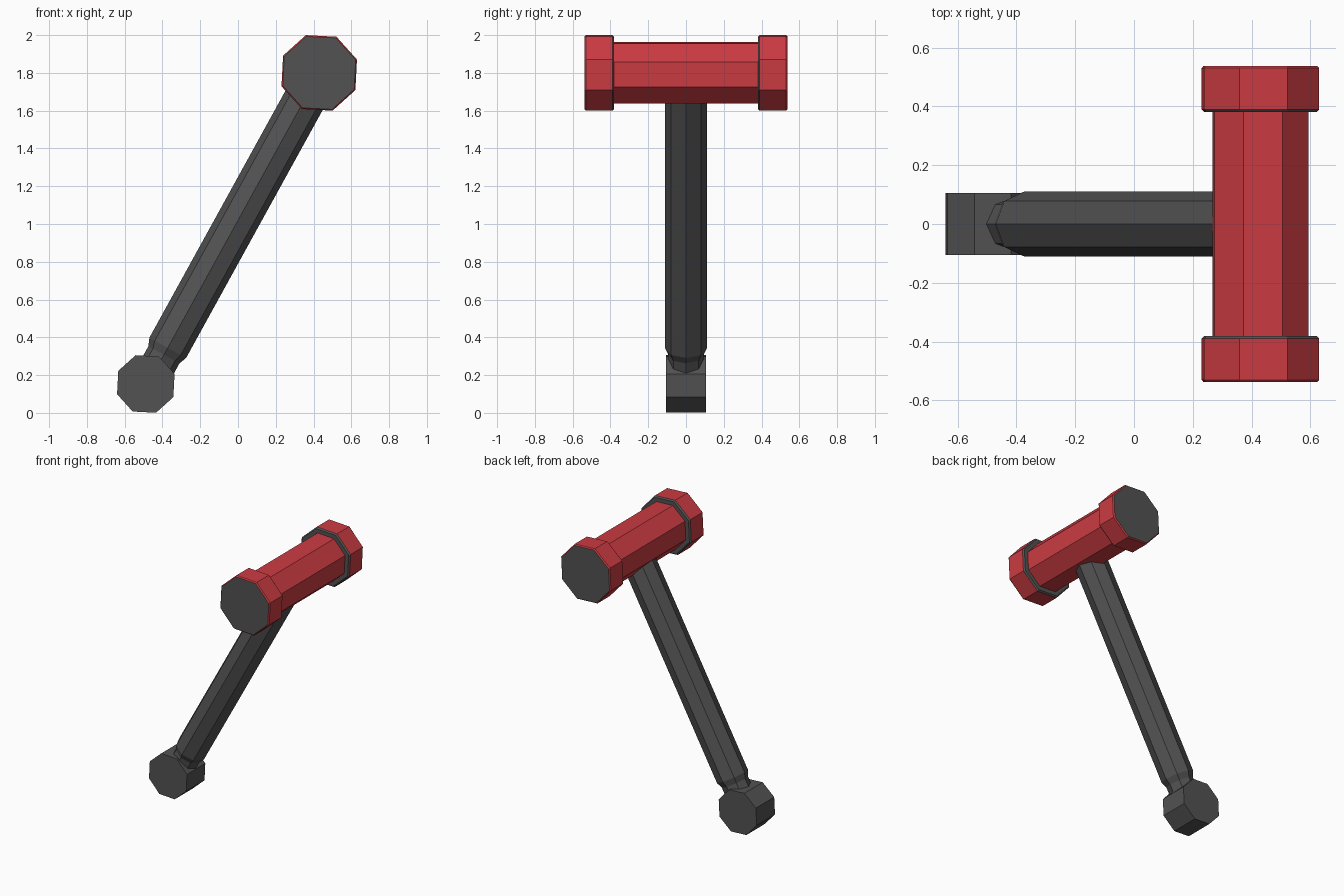
import bpy, bmesh, math
from mathutils import Vector

if "Cube" in bpy.data.objects:
    bpy.data.objects.remove(bpy.data.objects["Cube"])


def material(name, rgb):
    m = bpy.data.materials.new(name)
    m.diffuse_color = (*rgb, 1)
    m.use_nodes = True
    m.node_tree.nodes["Principled BSDF"].inputs["Base Color"].default_value = m.diffuse_color
    return m


RED = material("red_paint", (0.60, 0.045, 0.055))
DARK = material("dark_grey", (0.085, 0.085, 0.085))


def octagon_part(name, base, axis, side, stations, phase, bands, end_mats):
    """Loft octagons along axis; stations are (distance, radius), bands index materials."""
    base, axis, side = Vector(base), Vector(axis).normalized(), Vector(side).normalized()
    up = axis.cross(side)
    bm = bmesh.new()
    rings = []
    for t, r in stations:
        ring = []
        for k in range(8):
            a = math.radians(phase + 45 * k)
            ring.append(bm.verts.new(base + axis * t + side * (r * math.cos(a)) + up * (r * math.sin(a))))
        rings.append(ring)
    for a, b, m in zip(rings, rings[1:], bands):
        for k in range(8):
            n = (k + 1) % 8
            bm.faces.new((a[k], a[n], b[n], b[k])).material_index = m
    bm.faces.new(rings[0][::-1]).material_index = end_mats[0]
    bm.faces.new(rings[-1]).material_index = end_mats[1]
    bmesh.ops.recalc_face_normals(bm, faces=bm.faces)
    mesh = bpy.data.meshes.new(name)
    bm.to_mesh(mesh)
    bm.free()
    mesh.materials.append(RED)
    mesh.materials.append(DARK)
    ob = bpy.data.objects.new(name, mesh)
    bpy.context.collection.objects.link(ob)
    return ob


HEAD = (0.43, 0, 1.80)
POMMEL = (-0.488, 0, 0.153)
TURN = 19.5

# Head barrel (axis -y keeps the turn counter-clockwise seen from the front)
octagon_part("head_barrel", HEAD, (0, -1, 0), (1, 0, 0),
             [(-0.38, 0.1725), (0.38, 0.1725)], TURN, [0], (0, 0))

# Striking caps: red sides, grey striking face and grey inner rim
cap = [(0.38, 0.203), (0.39, 0.212), (0.53, 0.212), (0.538, 0.205)]
octagon_part("front_cap", HEAD, (0, -1, 0), (1, 0, 0), cap, TURN, [1, 0, 0], (1, 1))
octagon_part("back_cap", HEAD, (0, -1, 0), (1, 0, 0),
             [(-t, r) for t, r in reversed(cap)], TURN, [0, 0, 1], (1, 1))

# Handle with a narrowed neck entering the pommel
foot = Vector((-0.479, 0, 0.15))
shaft = Vector(HEAD) - foot
octagon_part("handle", foot, shaft, (0, 1, 0),
             [(0.05, 0.094), (0.18, 0.094), (0.222, 0.111), (shaft.length - 0.08, 0.111)],
             0, [1, 1, 1], (1, 1))

# Pommel
octagon_part("pommel", POMMEL, (0, -1, 0), (1, 0, 0),
             [(-0.105, 0.1615), (0.105, 0.1615)], TURN, [1], (1, 1))
